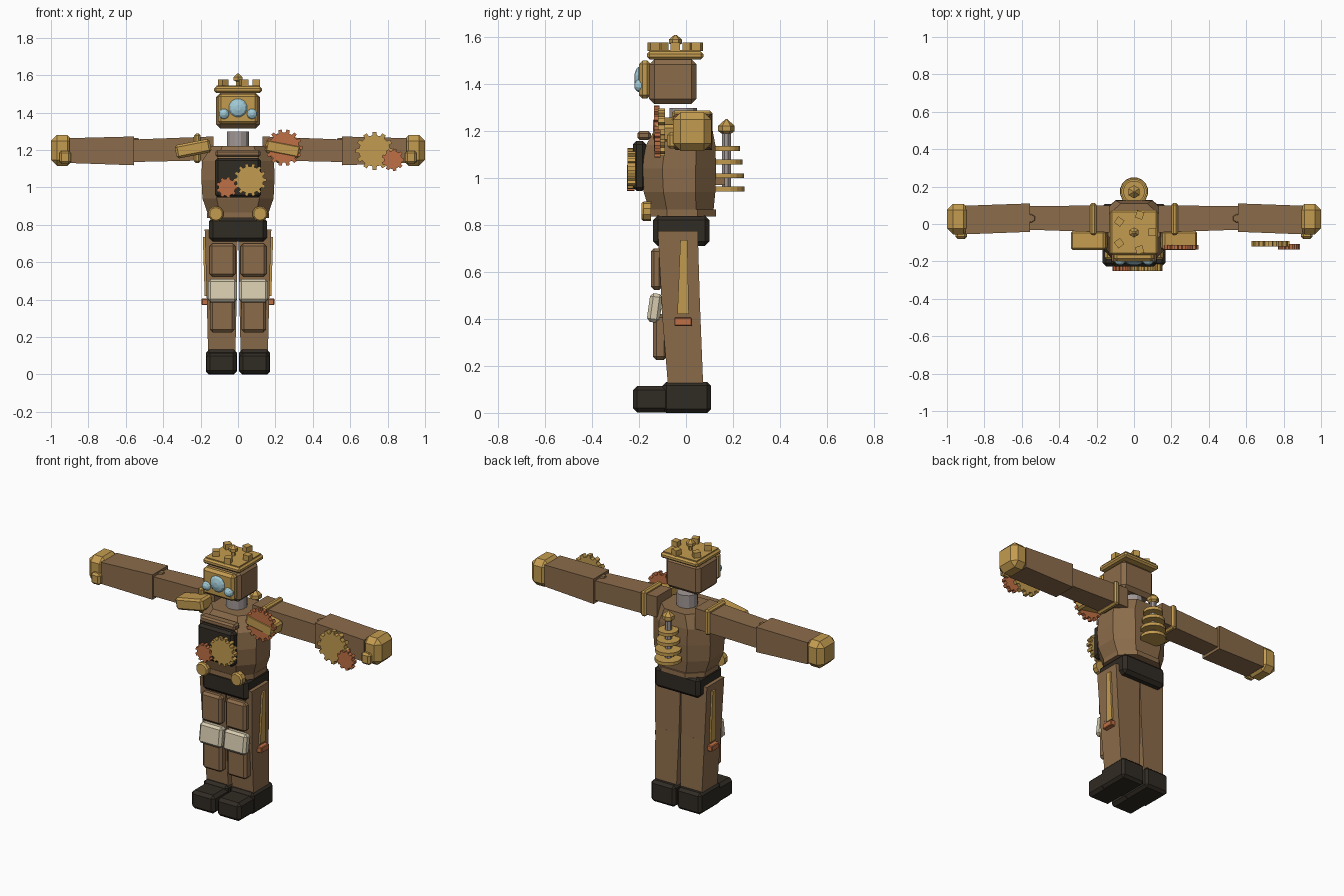
import bpy, bmesh
from math import pi, cos, sin, radians
from mathutils import Matrix, Vector

if "Cube" in bpy.data.objects:
    bpy.data.objects.remove(bpy.data.objects["Cube"])


def material(name, r, g, b):
    m = bpy.data.materials.new(name)
    m.use_nodes = True
    m.diffuse_color = (r, g, b, 1)
    m.node_tree.nodes["Principled BSDF"].inputs["Base Color"].default_value = (r, g, b, 1)
    return m


LEATHER = material("brown leather", 0.26, 0.15, 0.07)
BRASS = material("brass", 0.55, 0.33, 0.08)
COPPER = material("copper", 0.52, 0.16, 0.06)
BLACK = material("dark leather", 0.03, 0.024, 0.017)
IVORY = material("ivory", 0.68, 0.6, 0.43)
GLASS = material("pale blue glass", 0.36, 0.6, 0.68)
STEEL = material("grey steel", 0.36, 0.32, 0.31)


def finish(name, bm, mat, bevel=0):
    bmesh.ops.recalc_face_normals(bm, faces=bm.faces)
    mesh = bpy.data.meshes.new(name)
    bm.to_mesh(mesh)
    bm.free()
    mesh.materials.append(mat)
    ob = bpy.data.objects.new(name, mesh)
    bpy.context.collection.objects.link(ob)
    if bevel:
        mod = ob.modifiers.new("bevel", "BEVEL")
        mod.width = bevel
        mod.segments = 1
    return ob


def box(name, mat, x, y, z, bevel=0, rx=0, ry=0, rz=0):
    """Box from (low, high) pairs, optionally turned about its centre."""
    bm = bmesh.new()
    size = [b - a for a, b in (x, y, z)]
    mid = Vector([(a + b) / 2 for a, b in (x, y, z)])
    turn = Matrix.Rotation(rz, 4, 'Z') @ Matrix.Rotation(ry, 4, 'Y') @ Matrix.Rotation(rx, 4, 'X')
    bmesh.ops.create_cube(bm, size=1, matrix=Matrix.Translation(mid) @ turn @ Matrix.Diagonal((*size, 1)))
    return finish(name, bm, mat, bevel)


def loft(name, mat, rings, bevel=0):
    """Skin equal-length point rings and cap both ends."""
    bm = bmesh.new()
    loops = [[bm.verts.new(p) for p in ring] for ring in rings]
    n = len(loops[0])
    for a, b in zip(loops, loops[1:]):
        for i in range(n):
            j = (i + 1) % n
            bm.faces.new((a[i], a[j], b[j], b[i]))
    bm.faces.new(loops[0])
    bm.faces.new(loops[-1])
    return finish(name, bm, mat, bevel)


def lathe(name, mat, centre, profile, sides=12, axis='Z'):
    """Stack of circles (radius, offset) along z, or towards the front."""
    rings = []
    for r, h in profile:
        ring = []
        for k in range(sides):
            a = 2 * pi * (k + 0.5) / sides
            p = (r * cos(a), r * sin(a), h) if axis == 'Z' else (r * cos(a), -h, r * sin(a))
            ring.append(Vector(centre) + Vector(p))
        rings.append(ring)
    return loft(name, mat, rings)


def gear(name, mat, x, z, r, teeth, front, back):
    rings = []
    for y in (front, back):
        ring = []
        for k in range(teeth):
            for f, q in ((-0.28, 0.82), (-0.2, 1), (0.2, 1), (0.28, 0.82)):
                a = 2 * pi * (k + f) / teeth
                ring.append((x + r * q * cos(a), y, z + r * q * sin(a)))
        rings.append(ring)
    return loft(name, mat, rings)


def rect_z(x0, x1, y0, y1, z):
    return [(x0, y0, z), (x1, y0, z), (x1, y1, z), (x0, y1, z)]


def rect_x(x, y0, y1, z0, z1):
    return [(x, y0, z0), (x, y1, z0), (x, y1, z1), (x, y0, z1)]


def octagon(hx, y0, y1, z):
    cy, hy = (y0 + y1) / 2, (y1 - y0) / 2
    pts = [(1, .45), (.5, 1), (-.5, 1), (-1, .45), (-1, -.45), (-.6, -1), (.6, -1), (1, -.45)]
    return [(hx * u, cy + hy * v, z) for u, v in pts]


# Torso, skirt rim and pelvis
loft("torso", LEATHER, [octagon(*s) for s in (
    (.155, -.15, .115, .84), (.19, -.18, .125, .94), (.195, -.188, .128, 1.04),
    (.193, -.17, .125, 1.14), (.14, -.125, .11, 1.22))])
loft("tunic_rim", LEATHER, [octagon(.165, -.16, .128, z) for z in (.835, .865)])
box("pelvis", BLACK, (-.155, .155), (-.14, .1), (.71, .84), .02)

# Chest panel with its gears
box("chest_panel", BLACK, (-.122, .122), (-.226, -.17), (.945, 1.158), .015)
box("chest_bar", LEATHER, (-.12, .12), (-.207, -.15), (1.162, 1.2), .01)
gear("chest_large_gear", BRASS, .064, 1.04, .088, 14, -.25, -.215)
gear("chest_small_gear", COPPER, -.06, 1.0, .056, 9, -.252, -.22)

# Neck and head
lathe("neck", STEEL, (0, -.012, 0), [(.06, 1.19), (.06, 1.298)])
box("head", LEATHER, (-.117, .117), (-.157, .045), (1.315, 1.505), .022)
box("face_plate", BRASS, (-.107, .107), (-.2, -.15), (1.338, 1.5), .015)
for name, x, z, r in (("centre_lens", 0, 1.425, .05),
                      ("left_lens", .075, 1.393, .028), ("right_lens", -.075, 1.393, .028)):
    lathe(name, GLASS, (x, -.19, z), [(r, 0), (r, .012), (r * .8, .022), (r * .3, .03)], 12, 'Y')

# Crown
box("crown_brim", BRASS, (-.127, .127), (-.166, .074), (1.505, 1.538), .01)
box("crown_top", BRASS, (-.115, .115), (-.155, .062), (1.53, 1.544))
for k in range(5):
    a = 2 * pi * k / 5
    cx, cy, h = .098 * cos(a), -.045 + .098 * sin(a), .02
    box("crown_block", BRASS, (cx - h, cx + h), (cy - h, cy + h), (1.54, 1.576), rz=a)
lathe("crown_knob", BRASS, (0, -.045, 0),
      [(.012, 1.54), (.012, 1.565), (.027, 1.572), (.027, 1.59), (.006, 1.608)], 6)

# Back coil
lathe("coil_rod", STEEL, (0, .172, 0), [(.02, .945), (.02, 1.21)], 8)
for z, r in ((.953, .076), (1.01, .074), (1.068, .067), (1.125, .058)):
    lathe("coil_disc", BRASS, (0, .174, z), [(r, -.01), (r, .01)], 16)
lathe("coil_finial", BRASS, (0, .172, 0), [(.022, 1.19), (.035, 1.2), (.035, 1.222), (.004, 1.25)], 6)
box("coil_mount", LEATHER, (-.03, .03), (.1, .165), (.97, 1.0))

for s, side in ((1, "left"), (-1, "right")):
    def span(a, b):
        return tuple(sorted((s * a, s * b)))

    # Arm: upper arm, forearm, fist and thumb
    loft(side + "_upper_arm", LEATHER, [rect_x(s * .13, -.045, .1, 1.145, 1.272),
                                        rect_x(s * .58, -.03, .095, 1.135, 1.255)])
    loft(side + "_forearm", LEATHER, [rect_x(s * .555, -.042, .11, 1.118, 1.272),
                                      rect_x(s * .9, -.055, .098, 1.13, 1.263)])
    lathe(side + "_elbow_stud", LEATHER, (s * .55, .03, 0), [(.03, 1.24), (.02, 1.265)], 6)
    box(side + "_fist", BRASS, span(.88, 1), (-.055, .108), (1.115, 1.28), .032)
    box(side + "_thumb", BRASS, span(.893, .955), (-.08, -.04), (1.125, 1.195), .012)

    # Shoulder pad and arm band
    box(side + "_shoulder_pad", BRASS, span(.145, .335), (-.14, -.035), (1.17, 1.243), .012,
        ry=s * radians(11))
    box(side + "_arm_band", BRASS, span(.2, .235), (-.06, .112), (1.13, 1.287), .01)

    # Belt button
    lathe(side + "_belt_button", BRASS, (s * .118, -.15, .858), [(.042, 0), (.042, .03), (.034, .04)], 10, 'Y')

    # Leg
    loft(side + "_thigh", LEATHER, [rect_z(*span(.006, .168), -.102, .06, .44),
                                    rect_z(*span(.003, .178), -.12, .05, .775)])
    loft(side + "_shin", LEATHER, [rect_z(*span(.014, .16), -.077, .073, .12),
                                   rect_z(*span(.006, .168), -.104, .06, .445)])
    box(side + "_thigh_plate", LEATHER, span(.014, .152), (-.15, -.1), (.523, .7), .014)
    box(side + "_shin_plate", LEATHER, span(.018, .15), (-.14, -.08), (.225, .42), .014)
    box(side + "_knee_plate", IVORY, span(.006, .16), (-.16, -.105), (.385, .508), .014, rx=radians(-8))

    # Outer leg piston
    loft(side + "_leg_strip", BRASS, [rect_z(*span(.155, .178), -.037, .012, .42),
                                      rect_z(*span(.16, .188), -.024, .006, .735)])
    box(side + "_strip_foot", COPPER, span(.15, .195), (-.05, .026), (.37, .405), .004)

    # Boot
    box(side + "_boot_heel", BLACK, span(.006, .172), (-.1, .106), (0, .132), .016)
    box(side + "_boot_toe", BLACK, span(.008, .168), (-.226, -.04), (.002, .115), .018)

# Gears on the left arm
gear("shoulder_gear", COPPER, .246, 1.212, .098, 14, -.137, -.112)
gear("forearm_large_gear", BRASS, .73, 1.195, .102, 12, -.12, -.09)
gear("forearm_small_gear", COPPER, .828, 1.147, .06, 9, -.135, -.108)
